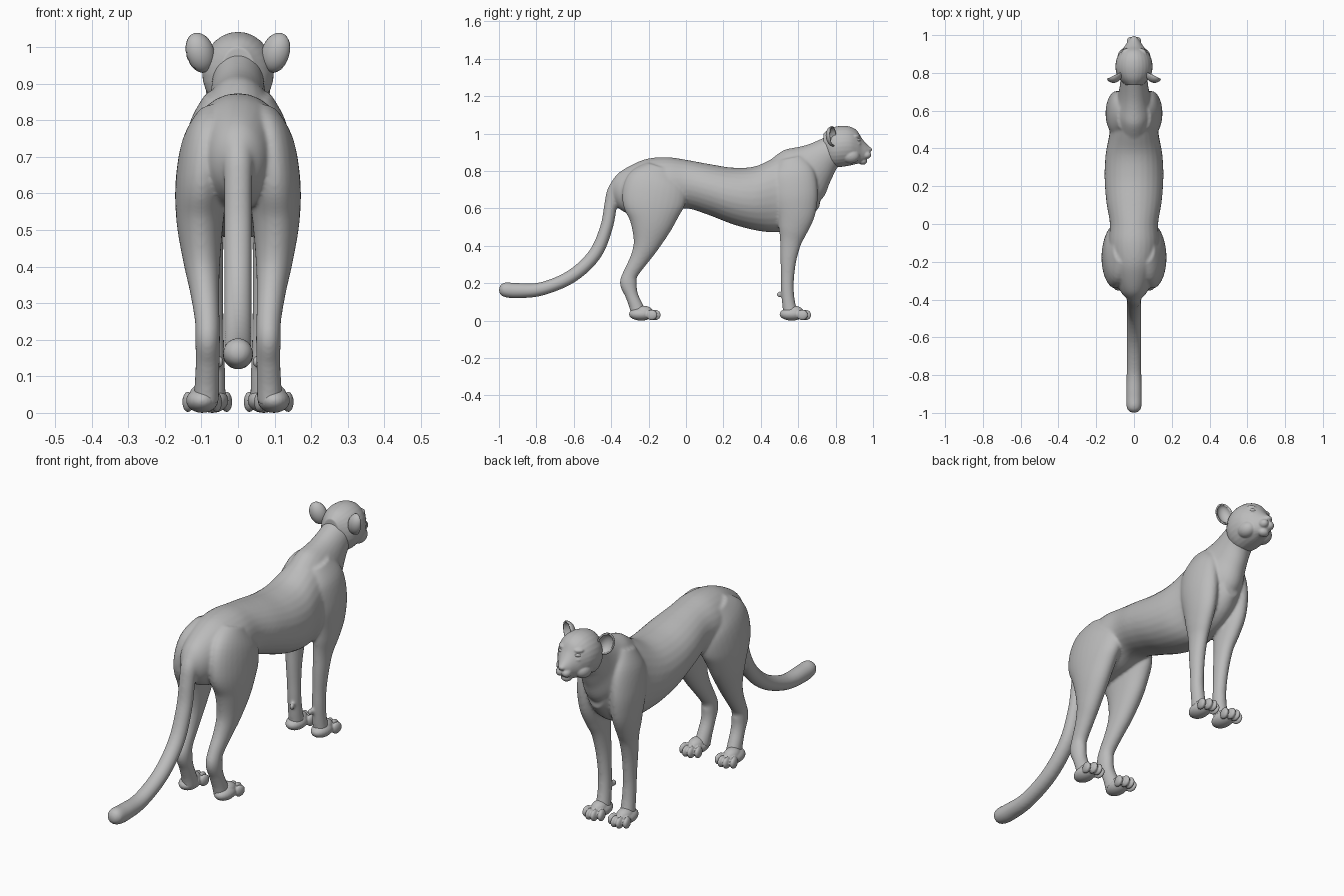
import bpy, bmesh, math
from mathutils import Vector, Matrix

cube = bpy.data.objects.get("Cube")
if cube:
    bpy.data.objects.remove(cube, do_unlink=True)

grey = bpy.data.materials.new("plain grey")
grey.use_nodes = True
grey.diffuse_color = (0.5, 0.5, 0.5, 1)
grey.node_tree.nodes["Principled BSDF"].inputs["Base Color"].default_value = grey.diffuse_color

X, Z = Vector((1, 0, 0)), Vector((0, 0, 1))
SIDES = (-1, 1)


def smooth_rows(rows, steps=5):
    """Catmull-Rom resampling of rows of numbers."""
    rows = [Vector(r) for r in rows]
    pad = [rows[0]] + rows + [rows[-1]]
    out = []
    for p, q, r, s in zip(pad, pad[1:], pad[2:], pad[3:]):
        for i in range(steps):
            t = i / steps
            out.append(q + (r - p) * (t / 2) + (2 * p - 5 * q + 4 * r - s) * (t * t / 2)
                       + (3 * q - p - 3 * r + s) * (t ** 3 / 2))
    return out + [rows[-1]]


def loft(bm, rows, side=1, upright=False, n=28):
    """Closed tube through rows of (x, y, z, half width, half depth)."""
    rows = smooth_rows(rows)
    centres = [Vector((r[0] * side, r[1], r[2])) for r in rows]
    rings = []
    for i, r in enumerate(rows):
        run = centres[min(i + 1, len(rows) - 1)] - centres[max(i - 1, 0)]
        up = Z if upright else run.cross(X).normalized()
        rings.append([bm.verts.new(centres[i] + X * r[3] * math.cos(a) + up * r[4] * math.sin(a))
                      for a in (math.tau * k / n for k in range(n))])
    for a, b in zip(rings, rings[1:]):
        for k in range(n):
            bm.faces.new((a[k], a[k - 1], b[k - 1], b[k]))
    bm.faces.new(rings[0])
    bm.faces.new(rings[-1][::-1])


def profile(rows):
    """Rows of (y, top, bottom, half width) as upright loft rows."""
    return [(0, y, (t + b) / 2, w, (t - b) / 2) for y, t, b, w in rows]


def ball(bm, centre, radii, turn=0):
    m = Matrix.Translation(centre) @ Matrix.Rotation(turn, 4, "Z") @ Matrix.Diagonal((*radii, 1))
    return bmesh.ops.create_uvsphere(bm, u_segments=24, v_segments=16, radius=1, matrix=m)["verts"]


def finish(bm, name, voxel=0, passes=0):
    bmesh.ops.recalc_face_normals(bm, faces=bm.faces)
    mesh = bpy.data.meshes.new(name)
    bm.to_mesh(mesh)
    bm.free()
    mesh.materials.append(grey)
    mesh.polygons.foreach_set("use_smooth", [True] * len(mesh.polygons))
    ob = bpy.data.objects.new(name, mesh)
    bpy.context.collection.objects.link(ob)
    if voxel:
        skin = ob.modifiers.new("fuse", "REMESH")
        skin.mode, skin.voxel_size, skin.use_smooth_shade = "VOXEL", voxel, True
        soft = ob.modifiers.new("soften", "SMOOTH")
        soft.factor, soft.iterations = 0.5, passes
    return ob


# Torso, neck, legs and tail, fused into one skin
body = bmesh.new()
loft(body, profile([
    (-.40, .74, .66, .03), (-.36, .79, .60, .07), (-.28, .838, .56, .105), (-.2, .867, .56, .125),
    (-.1, .874, .575, .135), (0, .86, .60, .128), (.12, .838, .565, .147), (.25, .818, .515, .156),
    (.37, .825, .483, .15), (.48, .875, .472, .13), (.58, .915, .495, .122), (.66, .93, .545, .10),
    (.715, .88, .61, .06)]), upright=True)
loft(body, [(0, .56, .73, .11, .17), (0, .63, .785, .1, .165), (0, .69, .835, .082, .125),
            (0, .75, .885, .073, .092), (0, .82, .93, .07, .08)])
loft(body, [(0, -.33, .75, .05, .05), (0, -.38, .69, .042, .042), (0, -.402, .62, .038, .035),
            (0, -.425, .5, .038, .034), (0, -.487, .355, .038, .036), (0, -.61, .238, .038, .036),
            (0, -.77, .17, .039, .036), (0, -.9, .16, .042, .041), (0, -.965, .165, .04, .04),
            (0, -.99, .167, .028, .028), (0, -1.0, .168, .008, .008)])

HIND = [(.06, -.13, .82, .05, .08), (.085, -.155, .74, .068, .16), (.098, -.175, .63, .073, .168),
        (.104, -.185, .52, .064, .118), (.099, -.212, .41, .05, .072), (.091, -.25, .33, .04, .05),
        (.084, -.297, .25, .034, .04), (.083, -.308, .2, .034, .046), (.083, -.292, .14, .033, .035),
        (.085, -.268, .08, .034, .037), (.087, -.25, .03, .035, .045)]
FORE = [(.06, .56, .87, .03, .06), (.083, .575, .79, .05, .11), (.09, .585, .68, .06, .12),
        (.09, .588, .58, .055, .105), (.085, .573, .49, .046, .08), (.078, .56, .42, .038, .058),
        (.074, .548, .33, .034, .044), (.07, .543, .24, .031, .036), (.068, .542, .17, .031, .034),
        (.067, .548, .1, .032, .035), (.068, .56, .03, .035, .04)]
for s in SIDES:
    loft(body, HIND, s)
    loft(body, FORE, s)
    ball(body, (s * .05, .498, .14), (.012, .014, .018))
body_ob = finish(body, "body", .006, 14)

# Paws with four toes each
for name, px, py in (("hind_paws", .098, -.225), ("fore_paws", .07, .58)):
    paw = bmesh.new()
    for s in SIDES:
        ball(paw, (s * px, py - .015, .034), (.044, .065, .034))
        ball(paw, (s * px, py, .045), (.036, .05, .034))
        for k in (-1.5, -.5, .5, 1.5):
            reach = .066 if abs(k) < 1 else .048
            ball(paw, (s * px + k * .026, py + reach - .006, .03), (.0145, .03, .028), -k * .12)
    finish(paw, name, .004, 3)

# Head with muzzle, chin, cheeks, brows and nose
head = bmesh.new()
loft(head, profile([
    (.735, 1.0, .87, .045), (.765, 1.024, .83, .076), (.80, 1.037, .82, .094), (.84, 1.042, .823, .098),
    (.88, 1.036, .83, .09), (.915, 1.015, .838, .07), (.94, .975, .842, .05), (.965, .945, .858, .034),
    (.982, .93, .885, .02)]), upright=True)
ball(head, (0, .945, .853), (.027, .024, .02))
ball(head, (0, .98, .914), (.018, .015, .013))
for s in SIDES:
    ball(head, (s * .017, .965, .886), (.022, .026, .021))
    ball(head, (s * .048, .88, .88), (.04, .05, .04))
    ball(head, (s * .043, .908, .985), (.026, .02, .012), -s * .6)
    ball(head, (s * .045, .918, .945), (.022, .018, .01), -s * .6)
finish(head, "head", .004, 4)

# Eyes set between brow and cheek
eyes = bmesh.new()
for s in SIDES:
    ball(eyes, (s * .046, .919, .965), (.017, .012, .01), -s * .6)
finish(eyes, "eyes")

# Cupped ears, open towards the face
ears = bmesh.new()
for s in SIDES:
    shell = bmesh.new()
    bmesh.ops.create_uvsphere(shell, u_segments=24, v_segments=16, radius=1)
    bmesh.ops.bisect_plane(shell, geom=shell.verts[:] + shell.edges[:] + shell.faces[:],
                           plane_co=(0, 0, 0), plane_no=(0, 1, 0), clear_outer=True)
    place = (Matrix.Translation((s * .105, .786, .985)) @ Matrix.Rotation(-s * .45, 4, "Z")
             @ Matrix.Rotation(s * .35, 4, "Y") @ Matrix.Diagonal((.037, .034, .052, 1)))
    shell.transform(place)
    bmesh.ops.recalc_face_normals(shell, faces=shell.faces)
    half = bpy.data.meshes.new("ear_shell")
    shell.to_mesh(half)
    shell.free()
    ears.from_mesh(half)
    bpy.data.meshes.remove(half)
rim = finish(ears, "ears").modifiers.new("thickness", "SOLIDIFY")
rim.thickness, rim.offset = .008, 0
